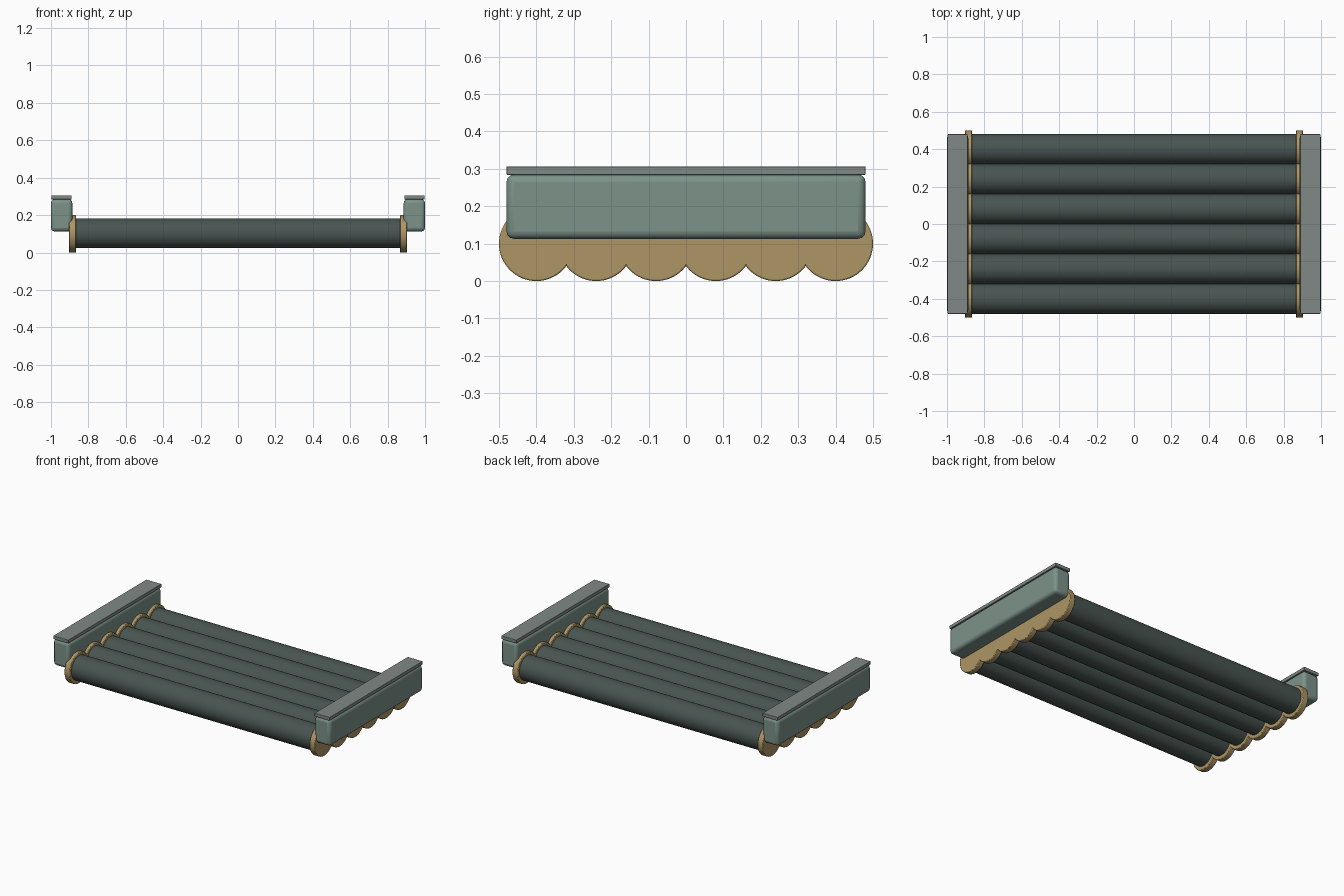
import bpy, math

if "Cube" in bpy.data.objects:
    bpy.data.objects.remove(bpy.data.objects["Cube"])


def material(name, color):
    m = bpy.data.materials.new(name)
    m.diffuse_color = (*color, 1)
    m.use_nodes = True
    m.node_tree.nodes["Principled BSDF"].inputs["Base Color"].default_value = m.diffuse_color
    return m


dark = material("dark_rubber", (0.065, 0.09, 0.083))
tan = material("tan_cap", (0.42, 0.30, 0.13))
green = material("green_rail", (0.20, 0.29, 0.25))
grey = material("grey_plate", (0.22, 0.25, 0.235))


def finish(o, name, mat, bevel=0, segments=3):
    o.name = name
    o.data.materials.append(mat)
    if bevel:
        b = o.modifiers.new("bevel", 'BEVEL')
        b.width, b.segments = bevel, segments
        b.limit_method, b.angle_limit = 'ANGLE', math.radians(40)
    bpy.ops.object.shade_smooth_by_angle(angle=math.radians(35))
    return o


def cylinder(name, x0, x1, y, z, r, mat, bevel=0):
    bpy.ops.mesh.primitive_cylinder_add(
        vertices=64, radius=r, depth=abs(x1 - x0),
        location=((x0 + x1) / 2, y, z), rotation=(0, math.pi / 2, 0))
    return finish(bpy.context.object, name, mat, bevel, 2)


def box(name, center, size, mat, bevel):
    bpy.ops.mesh.primitive_cube_add(size=1, location=center)
    o = bpy.context.object
    o.scale = size
    bpy.ops.object.transform_apply(location=False, rotation=False, scale=True)
    return finish(o, name, mat, bevel)


# Row of six tubes, each with a wider cap at both ends
for i in range(6):
    y = -0.4 + 0.16 * i
    cylinder(f"tube_{i + 1}", -0.88, 0.88, y, 0.103, 0.08, dark)
    for s, side in ((-1, "left"), (1, "right")):
        cylinder(f"{side}_cap_{i + 1}", s * 0.866, s * 0.904, y, 0.1, 0.1, tan, 0.004)

# Side rails with a thin plate on top
for s, side in ((-1, "left"), (1, "right")):
    box(f"{side}_rail", (s * 0.943, 0, 0.199), (0.114, 0.96, 0.172), green, 0.02)
    box(f"{side}_top_plate", (s * 0.943, 0, 0.295), (0.108, 0.96, 0.022), grey, 0.002)
